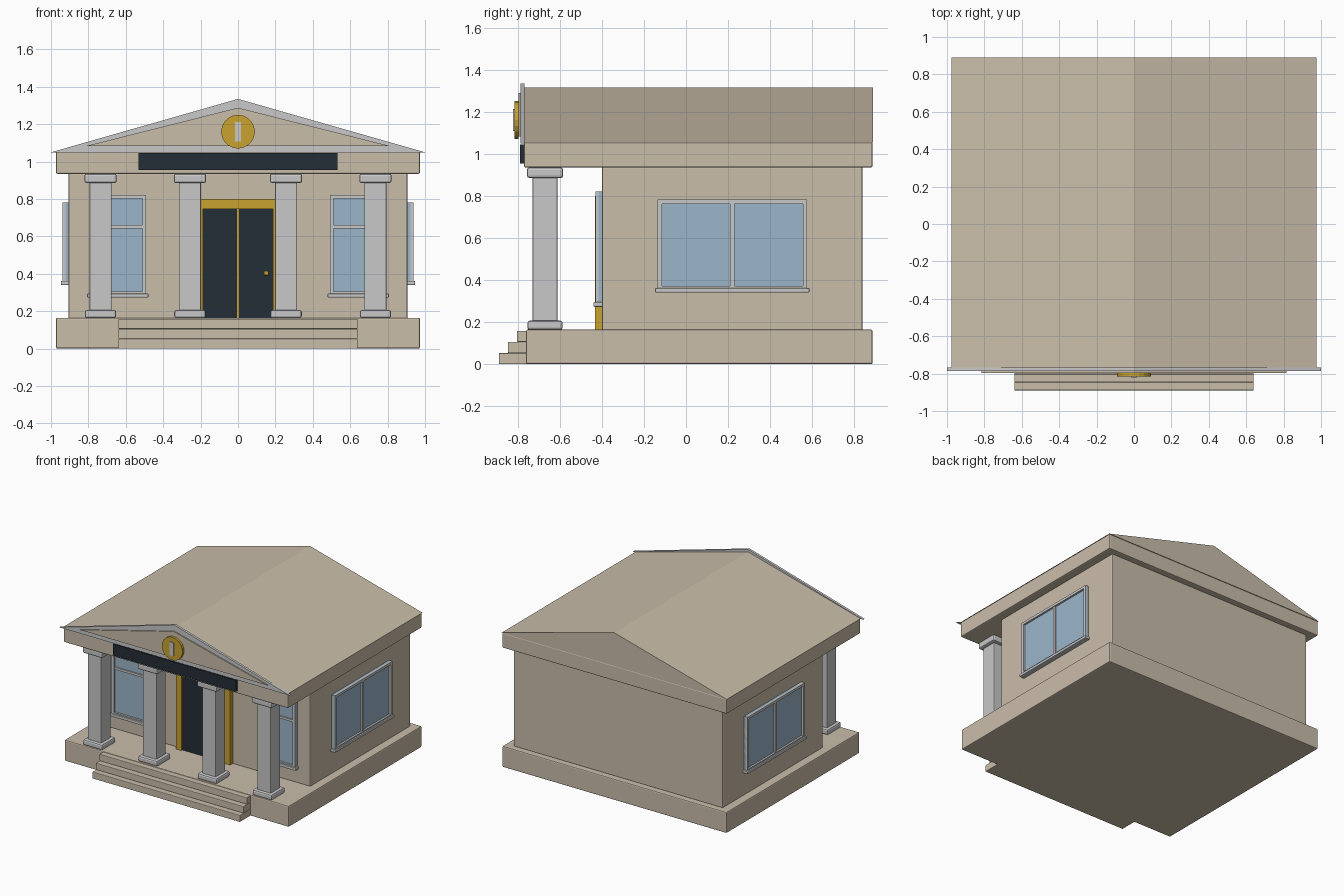
import bpy
import math
from mathutils import Matrix

cube = bpy.data.objects.get("Cube")
if cube:
    bpy.data.objects.remove(cube, do_unlink=True)


def material(name, rgb):
    m = bpy.data.materials.new(name)
    m.use_nodes = True
    color = (*rgb, 1)
    m.diffuse_color = color
    m.node_tree.nodes["Principled BSDF"].inputs["Base Color"].default_value = color
    return m


STONE = material("beige stone", (0.59, 0.51, 0.40))
TRIM = material("pale grey trim", (0.58, 0.58, 0.59))
DARK = material("dark navy", (0.017, 0.027, 0.038))
GOLD = material("gold", (0.58, 0.36, 0.03))
GLASS = material("blue glass", (0.33, 0.47, 0.59))


def add_mesh(name, verts, faces, mat, bevel=0.0, matrix=None):
    mesh = bpy.data.meshes.new(name)
    mesh.from_pydata(verts, [], faces)
    mesh.materials.append(mat)
    obj = bpy.data.objects.new(name, mesh)
    bpy.context.collection.objects.link(obj)
    if matrix:
        obj.matrix_world = matrix
    if bevel:
        mod = obj.modifiers.new("soft edges", "BEVEL")
        mod.width = bevel
        mod.segments = 2
    return obj


def prism(name, outline, y0, y1, mat, bevel=0.0, matrix=None):
    """Extrude a counter-clockwise (x, z) outline from y0 back to y1."""
    n = len(outline)
    verts = [(x, y, z) for y in (y0, y1) for x, z in outline]
    faces = [tuple(range(n)), tuple(reversed(range(n, 2 * n)))]
    faces += [(i, i + n, (i + 1) % n + n, (i + 1) % n) for i in range(n)]
    return add_mesh(name, verts, faces, mat, bevel, matrix)


def box(name, x, y, z, mat, bevel=0.0, matrix=None):
    outline = [(x[0], z[0]), (x[1], z[0]), (x[1], z[1]), (x[0], z[1])]
    return prism(name, outline, y[0], y[1], mat, bevel, matrix)


def gable(name, half, z0, z1, y0, y1, mat):
    return prism(name, [(-half, z0), (half, z0), (0, z1)], y0, y1, mat)


# Plinth, walls, entablature and roof
box("plinth", (-0.973, 0.973), (-0.76, 0.887), (0, 0.165), STONE, 0.008)
box("walls", (-0.907, 0.907), (-0.4, 0.84), (0.16, 0.938), STONE, 0.008)
box("entablature", (-0.973, 0.973), (-0.77, 0.887), (0.935, 1.055), STONE, 0.008)
gable("roof", 0.977, 1.053, 1.315, -0.77, 0.89, STONE)

# Front steps
for i in range(3):
    box(f"step_{i + 1}", (-0.64, 0.64), (-0.89 + 0.043 * i, -0.75),
        (0.053 * i, 0.053 * (i + 1)), STONE, 0.004)

# Pediment with inset panel, sign band and medallion
gable("pediment", 1.0, 1.05, 1.335, -0.787, -0.768, TRIM)
gable("pediment_panel", 0.815, 1.083, 1.288, -0.796, -0.785, STONE)
box("sign_band", (-0.533, 0.533), (-0.788, -0.765), (0.955, 1.045), DARK)
disc = [(0.09 * math.cos(a), 1.16 + 0.09 * math.sin(a))
        for a in (math.tau * i / 20 for i in range(20))]
prism("medallion", disc, -0.815, -0.795, GOLD)
box("medallion_bar", (-0.017, 0.017), (-0.822, -0.81), (1.108, 1.212), TRIM)

# Columns
for i, cx in enumerate((-0.735, -0.257, 0.257, 0.735)):
    for part, half, z0, z1, bevel in (("base", 0.084, 0.163, 0.207, 0.012),
                                      ("shaft", 0.059, 0.2, 0.89, 0.005),
                                      ("capital", 0.086, 0.885, 0.936, 0.012)):
        box(f"column_{part}_{i + 1}", (cx - half, cx + half),
            (-0.67 - half, -0.67 + half), (z0, z1), TRIM, bevel)

# Double door
for side, s in (("left", 1), ("right", -1)):
    box(f"door_jamb_{side}", sorted((0.187 * s, 0.235 * s)), (-0.433, -0.39),
        (0.163, 0.8), GOLD)
    box(f"door_leaf_{side}", sorted((0.005 * s, 0.19 * s)), (-0.42, -0.39),
        (0.163, 0.75), DARK)
box("door_lintel", (-0.187, 0.187), (-0.433, -0.39), (0.747, 0.8), GOLD)
box("door_seam", (-0.006, 0.006), (-0.424, -0.39), (0.163, 0.747), GOLD)
box("door_knob", (0.139, 0.163), (-0.432, -0.415), (0.392, 0.416), GOLD, 0.004)


def window(name, matrix, half, z0, z1, bar_x, bar_z):
    """Framed window facing local -y; bars are optional (low, high) ranges."""
    rim = 0.02
    depth = (-0.03, 0.01)

    def part(label, x, z, mat=TRIM, y=depth, bevel=0.0):
        box(f"{name}_{label}", x, y, z, mat, bevel, matrix)

    part("glass", (-half, half), (z0, z1), GLASS, (-0.015, 0.01))
    part("stile_left", (half - rim, half), (z0, z1))
    part("stile_right", (-half, rim - half), (z0, z1))
    part("rail_top", (rim - half, half - rim), (z1 - rim, z1))
    part("rail_bottom", (rim - half, half - rim), (z0, z0 + rim))
    part("sill", (-half - 0.012, half + 0.012), (z0 - 0.012, z0 + 0.01),
         TRIM, (-0.04, 0.01), 0.005)
    if bar_x:
        part("mullion", bar_x, (z0 + rim, z1 - rim), TRIM, (-0.025, 0.0))
    if bar_z:
        part("transom", (rim - half, half - rim), bar_z, TRIM, (-0.025, 0.0))


# Front and side windows
for side, s in (("left", 1), ("right", -1)):
    window(f"front_window_{side}", Matrix.Translation((0.643 * s, -0.4, 0)),
           0.152, 0.285, 0.822, None, (0.642, 0.66))
    turn = Matrix.Rotation(math.radians(90 * s), 4, "Z")
    window(f"side_window_{side}", Matrix.Translation((0.907 * s, 0.22, 0)) @ turn,
           0.355, 0.352, 0.782, (-0.01, 0.01), None)
